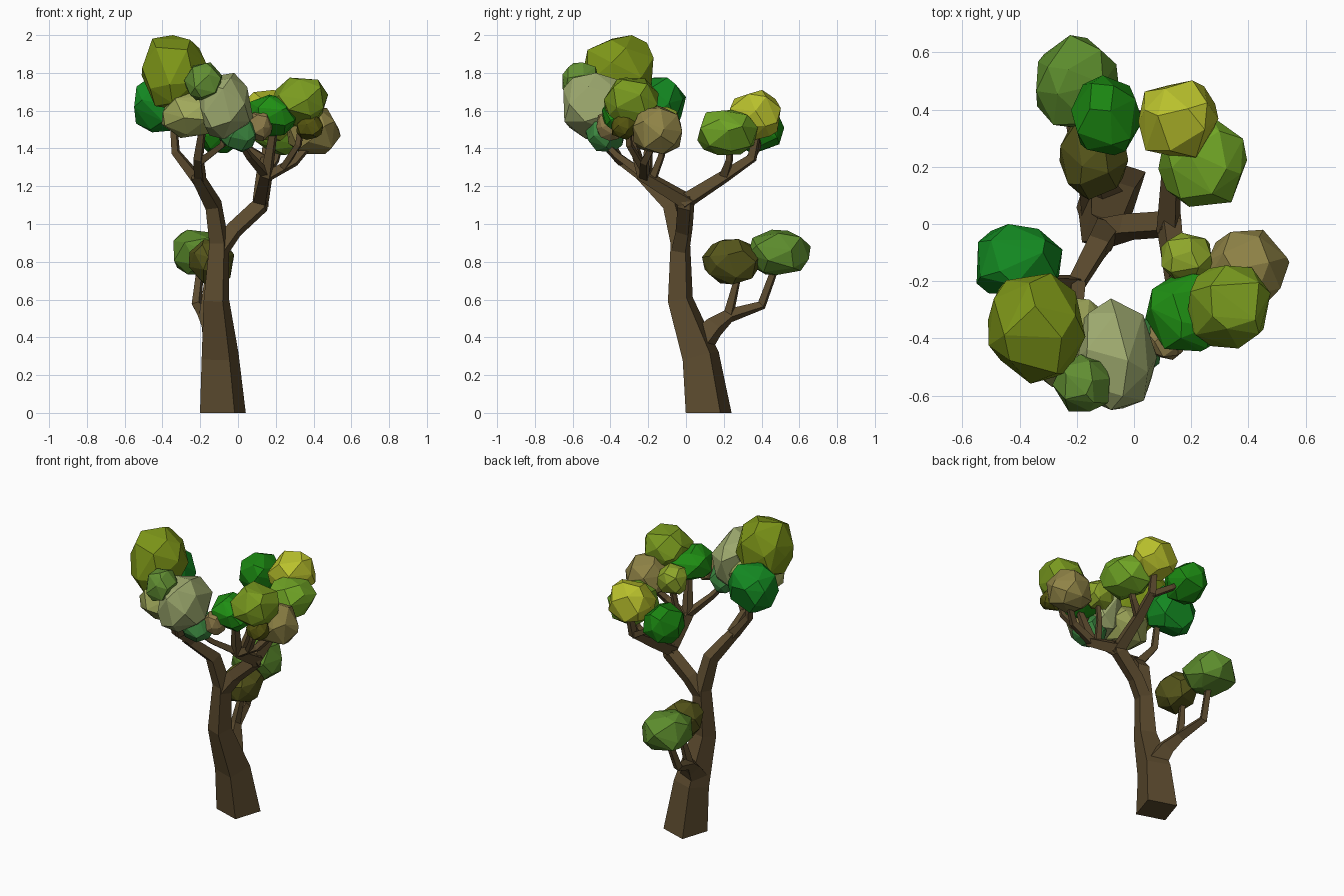
import bpy, bmesh, math, random
from mathutils import Vector

if "Cube" in bpy.data.objects:
    bpy.data.objects.remove(bpy.data.objects["Cube"])

random.seed(4)
UP = Vector((0, 0, 1))


def material(name, rgb):
    m = bpy.data.materials.new(name)
    m.diffuse_color = [(c / 255) ** 2.2 for c in rgb] + [1]
    m.use_nodes = True
    m.node_tree.nodes["Principled BSDF"].inputs["Base Color"].default_value = m.diffuse_color
    return m


def add_object(name, bm, mat):
    bmesh.ops.recalc_face_normals(bm, faces=bm.faces[:])
    me = bpy.data.meshes.new(name)
    bm.to_mesh(me)
    bm.free()
    me.materials.append(mat)
    ob = bpy.data.objects.new(name, me)
    bpy.context.collection.objects.link(ob)
    return ob


def limb(name, pts, mat):
    """Four-sided tapering tube through (x, y, z, radius) points."""
    bm = bmesh.new()
    pos = [Vector(p[:3]) for p in pts]
    rings = []
    for i, p in enumerate(pos):
        d = (pos[min(i + 1, len(pos) - 1)] - pos[max(i - 1, 0)]).normalized()
        q = UP.rotation_difference(UP if p.z == 0 else d)
        ring = []
        for k in range(4):
            a = math.radians(27 + 90 * k)
            ring.append(bm.verts.new(p + q @ (Vector((math.cos(a), math.sin(a), 0)) * pts[i][3])))
        rings.append(ring)
    for a, b in zip(rings, rings[1:]):
        for k in range(4):
            bm.faces.new((a[k], a[(k + 1) % 4], b[(k + 1) % 4], b[k]))
    bm.faces.new(rings[0])
    bm.faces.new(rings[-1])
    add_object(name, bm, mat)


def leaf_clump(name, centre, radii, rgb, n=24):
    """Faceted, slightly boxy ellipsoid: hull of jittered points, fitted to its box."""
    pts = []
    turn = random.uniform(0, 6.28)
    for i in range(n):
        z = 1 - 2 * (i + 0.5) / n
        a = i * 2.39996 + turn
        r = math.sqrt(1 - z * z)
        v = Vector((r * math.cos(a), r * math.sin(a), z))
        v += Vector([random.uniform(-0.2, 0.2) for _ in range(3)])
        v.normalize()
        v = Vector([math.copysign(abs(c) ** 0.88, c) for c in v])
        pts.append(v * random.uniform(0.95, 1.05))
    for ax in range(3):
        lo, hi = min(p[ax] for p in pts), max(p[ax] for p in pts)
        for p in pts:
            p[ax] = centre[ax] + radii[ax] * (2 * (p[ax] - lo) / (hi - lo) - 1)
    bm = bmesh.new()
    for p in pts:
        bm.verts.new(p)
    bmesh.ops.convex_hull(bm, input=bm.verts[:])
    loose = [v for v in bm.verts if not v.link_faces]
    bmesh.ops.delete(bm, geom=loose, context='VERTS')
    bmesh.ops.dissolve_limit(bm, angle_limit=math.radians(7), verts=bm.verts[:], edges=bm.edges[:])
    add_object(name, bm, material(name, rgb))


bark = material("bark", (92, 76, 50))

# Trunk and main boughs
limb("trunk", [(-.08, .12, 0, .136), (-.095, .078, .3, .11), (-.115, -.03, .6, .075),
               (-.1, -.03, .9, .058), (-.13, -.08, 1.1, .05), (-.22, -.24, 1.26, .036)], bark)
limb("right_bough", [(-.1, -.03, .86, .055), (-.02, -.01, .97, .05), (.12, 0, 1.1, .05), (.13, 0, 1.15, .04)], bark)
limb("back_bough", [(.12, -.02, 1.11, .048), (.13, .2, 1.25, .038), (.15, .35, 1.35, .03), (.16, .38, 1.5, .023)], bark)
limb("front_bough", [(.12, .02, 1.11, .048), (.15, -.23, 1.26, .038), (.19, -.3, 1.5, .022)], bark)
limb("low_bough", [(-.1, .05, .34, .09), (-.14, .15, .455, .058), (-.18, .23, .515, .038),
                   (-.22, .4, .57, .028), (-.2, .47, .76, .022)], bark)

# Twigs reaching into the leaf clumps
twigs = [
    [(-.18, .22, .5, .032), (-.16, .27, .7, .02)],
    [(-.21, -.21, 1.23, .036), (-.33, -.2, 1.38, .026), (-.34, -.19, 1.52, .022)],
    [(-.2, -.21, 1.24, .036), (-.21, -.36, 1.35, .03), (-.19, -.43, 1.49, .022)],
    [(-.2, -.34, 1.33, .026), (-.08, -.43, 1.42, .02), (-.07, -.44, 1.5, .018)],
    [(.13, .2, 1.25, .032), (.2, .23, 1.34, .022), (.22, .23, 1.41, .018)],
    [(.15, .34, 1.34, .026), (.02, .38, 1.42, .022), (-.03, .38, 1.46, .018)],
    [(.15, -.22, 1.26, .03), (.06, -.36, 1.36, .022), (.02, -.42, 1.42, .018)],
    [(.15, -.22, 1.25, .032), (.3, -.22, 1.33, .026), (.38, -.17, 1.42, .02)],
    [(.24, -.23, 1.3, .022), (.32, -.3, 1.42, .02), (.34, -.31, 1.56, .018)],
    [(.14, -.18, 1.23, .026), (.17, -.13, 1.36, .02), (.19, -.12, 1.46, .018)],
]
for i, t in enumerate(twigs):
    limb(f"twig_{i + 1}", t, bark)

# Leaf clumps: name, centre, radii, colour
leaf_clump("low_green_clump", (-.195, .495, .85), (.147, .165, .12), (92, 138, 48))
leaf_clump("low_olive_clump", (-.14, .24, .8), (.12, .155, .12), (86, 86, 32))
leaf_clump("back_green_clump", (-.095, .38, 1.5), (.125, .14, .125), (32, 132, 24))
leaf_clump("yellow_clump", (.155, .365, 1.575), (.14, .137, .135), (184, 192, 48))
leaf_clump("back_light_clump", (.24, .22, 1.485), (.155, .16, .12), (112, 164, 42))
leaf_clump("left_green_clump", (-.4, -.125, 1.63), (.15, .125, .145), (26, 134, 38))
leaf_clump("top_olive_clump", (-.34, -.365, 1.8), (.17, .193, .2), (124, 148, 30))
leaf_clump("front_sage_clump", (-.07, -.455, 1.625), (.15, .195, .175), (156, 168, 110))
leaf_clump("inner_sage_clump", (-.24, -.41, 1.585), (.165, .16, .13), (160, 168, 92))
leaf_clump("front_mid_clump", (-.185, -.555, 1.755), (.1, .1, .1), (98, 142, 54))
leaf_clump("front_dull_clump", (0, -.43, 1.48), (.1, .1, .1), (62, 134, 66))
leaf_clump("small_tan_clump", (.115, -.4, 1.52), (.07, .075, .08), (142, 124, 76))
leaf_clump("front_green_clump", (.18, -.31, 1.575), (.14, .135, .11), (36, 142, 26))
leaf_clump("right_olive_clump", (.33, -.29, 1.645), (.147, .145, .13), (120, 152, 36))
leaf_clump("right_tan_clump", (.4, -.15, 1.5), (.143, .13, .13), (142, 130, 72))
leaf_clump("small_lime_clump", (.185, -.12, 1.53), (.09, .09, .09), (140, 164, 46))
leaf_clump("small_dark_clump", (.38, -.33, 1.51), (.07, .065, .065), (84, 84, 22))
